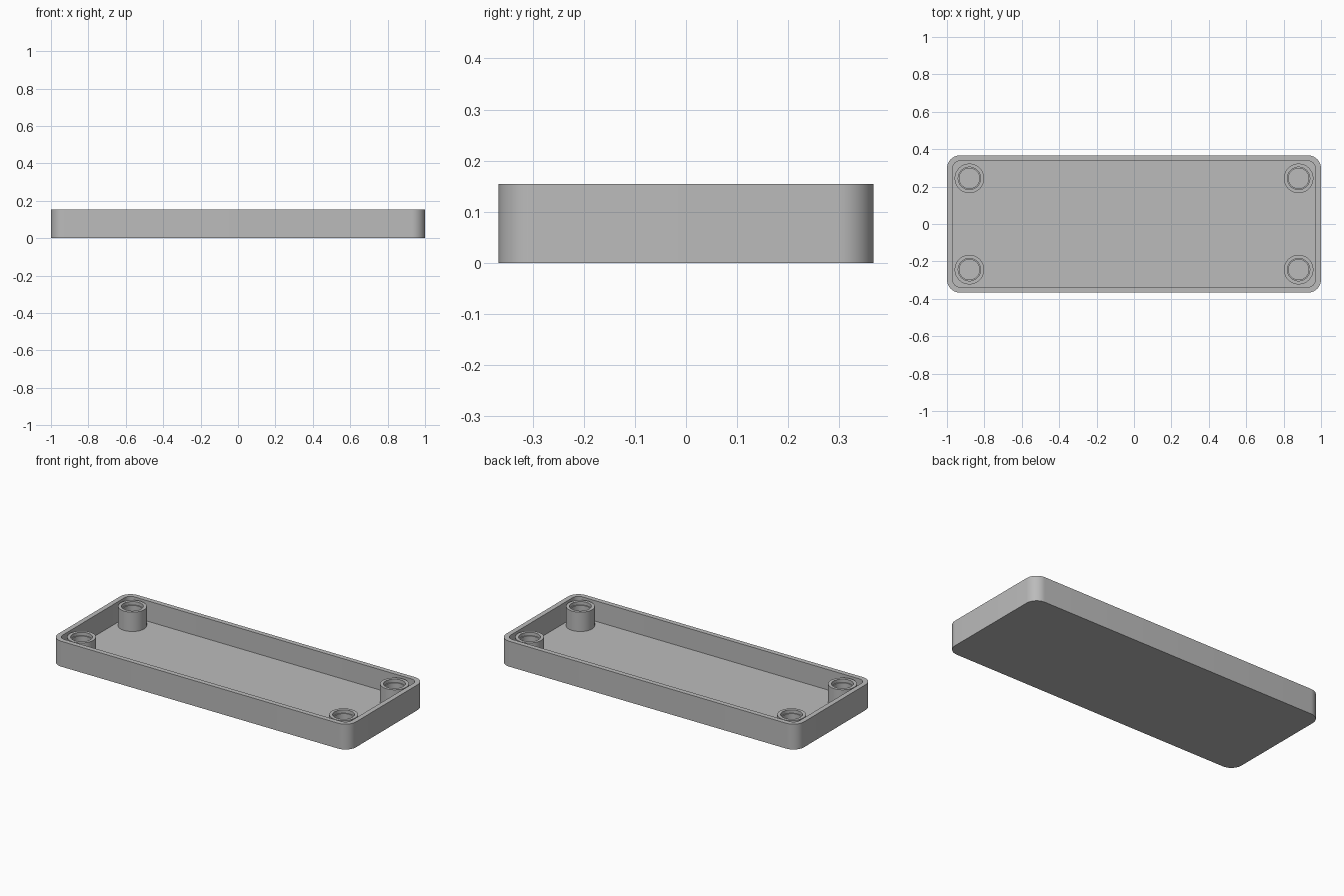
import bpy, bmesh, math

cube = bpy.data.objects.get("Cube")
if cube:
    bpy.data.objects.remove(cube, do_unlink=True)

LENGTH, WIDTH, HEIGHT = 2.0, 0.734, 0.154
WALL, FLOOR, CORNER = 0.03, 0.03, 0.07
POST_X, POST_Y = 0.88, 0.244

grey = bpy.data.materials.new("grey plastic")
grey.use_nodes = True
colour = (0.5, 0.5, 0.5, 1)
grey.diffuse_color = colour
grey.node_tree.nodes["Principled BSDF"].inputs["Base Color"].default_value = colour


def rounded_outline(inset, z, steps=10):
    """Rounded rectangle points, counter-clockwise."""
    r = CORNER - inset
    cx, cy = LENGTH / 2 - CORNER, WIDTH / 2 - CORNER
    points = []
    for i, (sx, sy) in enumerate([(1, 1), (-1, 1), (-1, -1), (1, -1)]):
        for k in range(steps + 1):
            a = (i + k / steps) * math.pi / 2
            points.append((sx * cx + r * math.cos(a), sy * cy + r * math.sin(a), z))
    return points


def circle(r, z, x, y, sides=48):
    return [(x + r * math.cos(i * math.tau / sides),
             y + r * math.sin(i * math.tau / sides), z) for i in range(sides)]


def loft(name, outlines):
    """Join successive outlines with faces and cap both ends."""
    bm = bmesh.new()
    rings = [[bm.verts.new(p) for p in outline] for outline in outlines]
    n = len(rings[0])
    for low, high in zip(rings, rings[1:]):
        for i in range(n):
            j = (i + 1) % n
            bm.faces.new((low[i], low[j], high[j], high[i]))
    bm.faces.new(rings[0][::-1])
    bm.faces.new(rings[-1])
    bmesh.ops.recalc_face_normals(bm, faces=bm.faces)
    mesh = bpy.data.meshes.new(name)
    bm.to_mesh(mesh)
    bm.free()
    mesh.materials.append(grey)
    obj = bpy.data.objects.new(name, mesh)
    bpy.context.collection.objects.link(obj)
    bpy.ops.object.select_all(action="DESELECT")
    obj.select_set(True)
    bpy.context.view_layer.objects.active = obj
    bpy.ops.object.shade_smooth_by_angle(angle=math.radians(30))


# Open tray: outer wall, rim, inner wall and floor
loft("tray", [rounded_outline(i, z) for i, z in
              [(0, 0), (0, HEIGHT), (WALL, HEIGHT), (WALL, FLOOR)]])

# Corner posts with a stepped bore
post_profile = [(0.079, FLOOR - 0.01), (0.079, 0.147), (0.06, 0.147),
                (0.06, 0.127), (0.054, 0.127), (0.054, FLOOR + 0.002)]
for side, sx in (("left", 1), ("right", -1)):
    for end, sy in (("front", -1), ("back", 1)):
        loft(f"{end}_{side}_post",
             [circle(r, z, sx * POST_X, sy * POST_Y) for r, z in post_profile])
